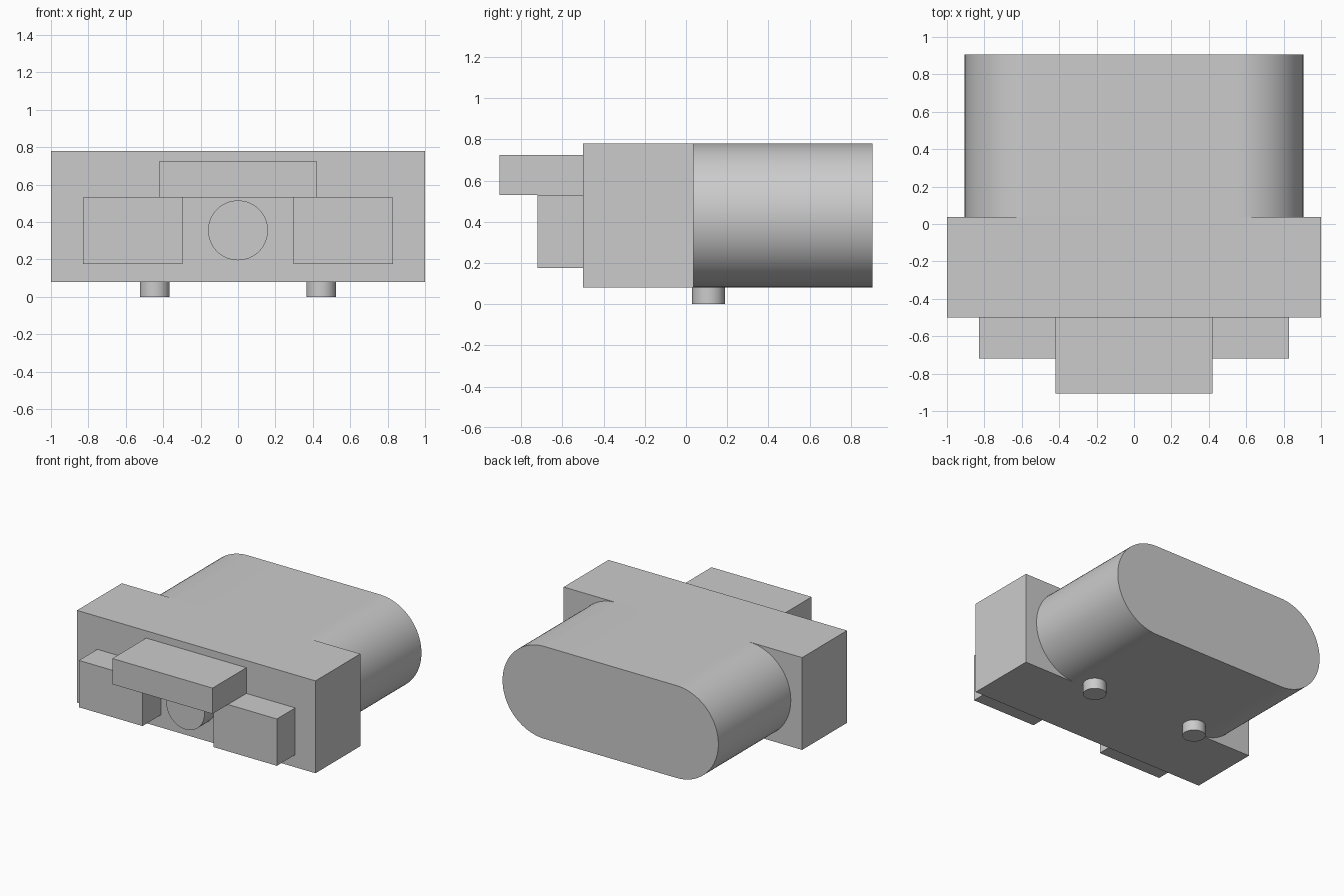
import bpy, bmesh, math
from mathutils import Matrix

if "Cube" in bpy.data.objects:
    bpy.data.objects.remove(bpy.data.objects["Cube"])

grey = bpy.data.materials.new("light grey")
grey.diffuse_color = (0.6, 0.6, 0.6, 1)
grey.use_nodes = True
grey.node_tree.nodes["Principled BSDF"].inputs["Base Color"].default_value = grey.diffuse_color


def finish(name, bm, smooth=False):
    bmesh.ops.recalc_face_normals(bm, faces=bm.faces)
    mesh = bpy.data.meshes.new(name)
    bm.to_mesh(mesh)
    bm.free()
    mesh.materials.append(grey)
    obj = bpy.data.objects.new(name, mesh)
    bpy.context.collection.objects.link(obj)
    if smooth:
        bpy.ops.object.select_all(action='DESELECT')
        obj.select_set(True)
        bpy.context.view_layer.objects.active = obj
        bpy.ops.object.shade_smooth_by_angle(angle=math.radians(30))
    return obj


def box(name, x0, x1, y0, y1, z0, z1):
    bm = bmesh.new()
    bmesh.ops.create_cube(bm, size=1)
    for v in bm.verts:
        v.co = ((x0 + x1) / 2 + v.co.x * (x1 - x0),
                (y0 + y1) / 2 + v.co.y * (y1 - y0),
                (z0 + z1) / 2 + v.co.z * (z1 - z0))
    return finish(name, bm)


def cylinder(name, centre, radius, depth, along_y=False):
    bm = bmesh.new()
    turn = Matrix.Rotation(math.pi / 2, 4, 'X') if along_y else Matrix()
    bmesh.ops.create_cone(bm, cap_ends=True, segments=64, radius1=radius,
                          radius2=radius, depth=depth,
                          matrix=Matrix.Translation(centre) @ turn)
    return finish(name, bm, True)


def stadium(name, half_width, radius, y0, y1, zc, steps=40):
    bm = bmesh.new()
    ring = []
    for side, start in ((1, -math.pi / 2), (-1, math.pi / 2)):
        for i in range(steps + 1):
            a = start + math.pi * i / steps
            ring.append(bm.verts.new((side * (half_width - radius) + radius * math.cos(a),
                                      y0, zc + radius * math.sin(a))))
    face = bm.faces.new(ring)
    ext = bmesh.ops.extrude_face_region(bm, geom=[face], use_keep_orig=True)
    for v in ext["geom"]:
        if isinstance(v, bmesh.types.BMVert):
            v.co.y = y1
    return finish(name, bm, True)


# Main block and rounded rear housing
box("front_block", -1, 1, -0.5, 0.037, 0.08, 0.78)
stadium("rear_housing", 0.905, 0.35, 0.037, 0.905, 0.43)

# Front details: overhanging top bar and round button
box("top_bar", -0.42, 0.42, -0.905, -0.5, 0.53, 0.725)
cylinder("round_button", (0, -0.565, 0.355), 0.16, 0.13, along_y=True)

# Mirrored side pads and feet
for side, label in ((-1, "left"), (1, "right")):
    x0, x1 = sorted((side * 0.297, side * 0.83))
    box(label + "_pad", x0, x1, -0.72, -0.5, 0.175, 0.53)
    cylinder(label + "_foot", (side * 0.445, 0.11, 0.04), 0.08, 0.08)
